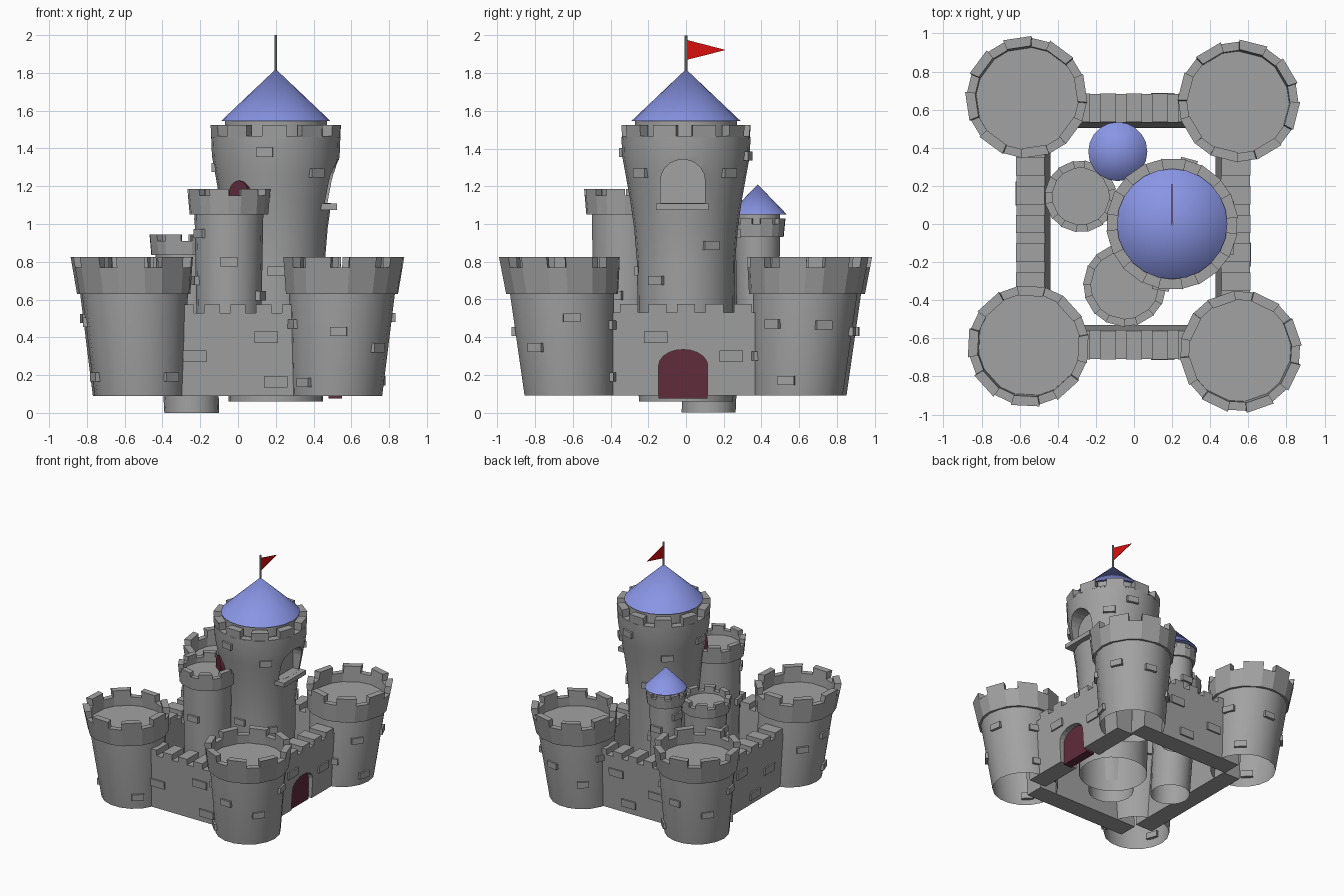
import bpy, bmesh, math
from math import sin, cos, pi, radians

if "Cube" in bpy.data.objects:
    bpy.data.objects.remove(bpy.data.objects["Cube"])


def material(name, rgb):
    m = bpy.data.materials.new(name)
    m.diffuse_color = (*rgb, 1)
    m.use_nodes = True
    m.node_tree.nodes["Principled BSDF"].inputs["Base Color"].default_value = m.diffuse_color
    return m


STONE = material("stone grey", (0.36, 0.36, 0.36))
ROOF = material("roof blue", (0.25, 0.30, 0.78))
DOOR = material("door maroon", (0.12, 0.025, 0.045))
RED = material("flag red", (0.70, 0.005, 0.005))


def finish(name, bm, mat, smooth=False):
    bmesh.ops.recalc_face_normals(bm, faces=bm.faces)
    me = bpy.data.meshes.new(name)
    bm.to_mesh(me)
    bm.free()
    me.materials.append(mat)
    ob = bpy.data.objects.new(name, me)
    bpy.context.collection.objects.link(ob)
    if smooth:
        bpy.ops.object.select_all(action='DESELECT')
        ob.select_set(True)
        bpy.context.view_layer.objects.active = ob
        bpy.ops.object.shade_smooth_by_angle(angle=radians(30))
    return ob


def lathe(name, c, prof, mat=STONE, n=18, bottom=False, top=False, lean=(0, 0), z_ref=0.82):
    """Turned shape from (radius, z) points; radius 0 is a tip."""
    bm = bmesh.new()
    rings = []
    for r, z in prof:
        cx, cy = c[0] + lean[0] * (z - z_ref), c[1] + lean[1] * (z - z_ref)
        k = n if r else 1
        rings.append([bm.verts.new((cx + r * cos(2 * pi * i / n), cy + r * sin(2 * pi * i / n), z)) for i in range(k)])
    for a, b in zip(rings, rings[1:]):
        for i in range(n):
            j = (i + 1) % n
            bm.faces.new((a[i], a[j], b[0]) if len(b) == 1 else (a[i], a[j], b[j], b[i]))
    if bottom:
        bm.faces.new(rings[0])
    if top:
        bm.faces.new(rings[-1])
    return finish(name, bm, mat, True)


def parapet(name, c, r0, r1, rin, z0, zlow, z1, n=8, lean=(0, 0), turn=0.1, z_ref=0.82):
    """Battlement ring with n merlons."""
    bm = bmesh.new()
    step = 2 * pi / n
    angs = [turn + k * step + f * step for k in range(n) for f in (0, 0.6)]
    m = len(angs)

    def v(i, r, z):
        a = angs[i % m]
        return bm.verts.new((c[0] + lean[0] * (z - z_ref) + r * cos(a), c[1] + lean[1] * (z - z_ref) + r * sin(a), z))

    for i in range(m):
        zt = z1 if i % 2 == 0 else zlow
        rt = r0 + (r1 - r0) * (zt - z0) / (z1 - z0)
        rl = r0 + (r1 - r0) * (zlow - z0) / (z1 - z0)
        quads = [[(0, r0, z0), (1, r0, z0), (1, rt, zt), (0, rt, zt)],
                 [(0, rin, z0), (1, rin, z0), (1, rin, zt), (0, rin, zt)],
                 [(0, rin, zt), (1, rin, zt), (1, rt, zt), (0, rt, zt)],
                 [(0, rin, z0), (1, rin, z0), (1, r0, z0), (0, r0, z0)]]
        if i % 2 == 0:
            for e in (0, 1):
                quads.append([(e, rin, zlow), (e, rl, zlow), (e, r1, z1), (e, rin, z1)])
        for q in quads:
            bm.faces.new([v(i + e, r, z) for e, r, z in q])
    bmesh.ops.remove_doubles(bm, verts=bm.verts, dist=1e-4)
    return finish(name, bm, STONE)


def prism(name, pts, w0, w1, angle, c=(0, 0), lean=0.0, z_ref=0.57, mat=STONE):
    """Outline of (sideways, z) points extruded outward from w0 to w1 along angle."""
    a = radians(angle)
    bm = bmesh.new()
    sides = []
    for w in (w0, w1):
        row = []
        for u, z in pts:
            d = w + lean * (z - z_ref)
            row.append(bm.verts.new((c[0] + cos(a) * d - sin(a) * u, c[1] + sin(a) * d + cos(a) * u, z)))
        sides.append(row)
        bm.faces.new(row)
    n = len(pts)
    for i in range(n):
        j = (i + 1) % n
        bm.faces.new((sides[0][i], sides[0][j], sides[1][j], sides[1][i]))
    return finish(name, bm, mat)


def arch(u, h, z0, zs, z1):
    """Round-headed opening, from its right foot to its left foot."""
    return [(u + h, z0)] + [(u + h * cos(pi * k / 10), zs + (z1 - zs) * sin(pi * k / 10)) for k in range(11)] + [(u - h, z0)]


def rect(u, z, hw=0.05, hh=0.025):
    return [(u - hw, z - hh), (u + hw, z - hh), (u + hw, z + hh), (u - hw, z + hh)]


def brick(c, angle, z, r, lean=(0, 0)):
    cc = (c[0] + lean[0] * (z - 0.82), c[1] + lean[1] * (z - 0.82))
    prism("brick", rect(0, z, 0.045, 0.024), r - 0.03, r + 0.014, angle, cc)


# corner towers, leaning slightly outward
CORNERS = [
    ("front_right", (0.56, -0.67), [(9, .505), (-38, .345), (-92, .43), (-136, .16), (-160, .47), (73, .465), (75, .19)]),
    ("back_right", (0.55, 0.645), [(-37, .47), (24, .465), (-16, .17), (80, .43), (130, .3), (165, .5), (-75, .3)]),
    ("front_left", (-0.555, -0.64), [(-47, .19), (180, .48), (200, .19), (140, .4), (-5, .3)]),
    ("back_left", (-0.565, 0.665), [(189, .5), (142, .345), (88, .43), (44, .17), (20, .47), (225, .19)]),
]
for i, (nm, c, bricks) in enumerate(CORNERS):
    lean = (math.copysign(0.05, c[0]), math.copysign(0.07, c[1]))
    lathe(nm + "_tower", c, [(0.24, 0.09), (0.28, 0.63), (0.275, 0.70)], top=True, lean=lean)
    parapet(nm + "_parapet", c, 0.298, 0.322, 0.27, 0.63, 0.77, 0.825, 8, lean, 0.1 + i * 0.2)
    for a, z in bricks:
        brick(c, a, z, 0.24 + 0.04 * (z - 0.09) / 0.54, lean)


# curtain walls with battlements, the right one with a gateway
def wall(name, angle, outer, half, gate=None):
    top = []
    n = 7
    step = (2 * half + 0.055) / n
    for k in range(n):
        s = -half + k * step
        e = s + step - 0.055
        top += [(s, 0.53)] * (k > 0) + [(s, 0.575), (e, 0.575)] + [(e, 0.53)] * (k < n - 1)
    prism(name, top + [(half, 0.09)] + (gate or []) + [(-half, 0.09)], outer - 0.15, outer, angle, lean=0.065)


WALLS = [
    ("right_wall", 0, 0.61, 0.5, [(-.16, .4), (.24, .3)]),
    ("back_wall", 90, 0.685, 0.45, [(-.15, .4), (.2, .3), (-.05, .17)]),
    ("left_wall", 180, 0.62, 0.5, [(-.16, .4), (.2, .3), (0.03, .16)]),
    ("front_wall", -90, 0.71, 0.45, [(.15, .4), (-.23, .3), (.2, .165)]),
]
for nm, ang, outer, half, bricks in WALLS:
    wall(nm, ang, outer, half, arch(-0.015, 0.13, 0.09, 0.25, 0.335) if ang == 0 else None)
    for u, z in bricks:
        prism("wall_brick", rect(u, z, 0.062, 0.03), outer - 0.03, outer + 0.012, ang, lean=0.065)
prism("gate", arch(-0.015, 0.13, 0.075, 0.25, 0.335), 0.48, 0.55, 0, mat=DOOR)

# central keep with an arched niche cut in it
K = (0.2, 0)
keep = lathe("keep", K, [(0.25, 0.06), (0.26, 0.8), (0.275, 0.98), (0.295, 1.12), (0.32, 1.26), (0.338, 1.36), (0.342, 1.46)],
             n=24, bottom=True, top=True)
cutter = prism("niche_cutter", arch(-0.017, 0.118, 1.11, 1.23, 1.342), 0.22, 0.6, 0, K)
mod = keep.modifiers.new("niche", 'BOOLEAN')
mod.operation = 'DIFFERENCE'
mod.solver = 'EXACT'
mod.object = cutter
bpy.context.view_layer.update()
cut = bpy.data.meshes.new_from_object(keep.evaluated_get(bpy.context.evaluated_depsgraph_get()))
keep.modifiers.clear()
keep.data = cut
bpy.data.objects.remove(cutter)
bm = bmesh.new()
bm.from_mesh(cut)
bmesh.ops.delete(bm, geom=[f for f in bm.faces if f.calc_center_median().z < 0.065], context='FACES')
bm.to_mesh(cut)
bm.free()
prism("niche_sill", rect(-0.02, 1.092, 0.14, 0.017), 0.2, 0.325, 0, K)
parapet("keep_parapet", K, 0.343, 0.347, 0.285, 1.455, 1.465, 1.525, 10)
lathe("keep_roof_drum", K, [(0.27, 1.45), (0.27, 1.55)], n=24)
lathe("keep_roof", K, [(0.29, 1.545), (0, 1.82)], ROOF, n=24, bottom=True)
for a, z, r in [(30, .885, .265), (-37, .7, .26), (-48, 1.27, .322), (45, 1.27, .322), (130, 1.2, .31),
                (180, 1.3, .327), (100, .95, .272), (-90, .75, .26), (-100, 1.38, .339), (75, 1.36, .339)]:
    brick(K, a, z, r)
prism("keep_side_door", arch(0, 0.065, 1.0, 1.16, 1.23), 0.2, 0.32, -128, K, mat=DOOR)

# flag on its pole
lathe("flag_pole", K, [(0.007, 1.80), (0.007, 2.0)], n=8, top=True)
prism("flag", [(0.005, 1.975), (0.005, 1.87), (0.21, 1.922)], -0.002, 0.002, 0, K, mat=RED)

# front inner turret
C = (-0.048, -0.32)
lathe("front_turret", C, [(0.165, 0.15), (0.182, 1.05), (0.182, 1.11)], top=True)
parapet("front_turret_parapet", C, 0.208, 0.22, 0.178, 1.05, 1.15, 1.185, 8, turn=0.3)
# left inner turret
B = (-0.28, 0.145)
lathe("left_turret", (B[0] + 0.035, B[1] - 0.025), [(0.145, 0.0), (0.158, 0.84), (0.158, 0.89)], top=True,
      lean=(-0.04, 0.03), z_ref=0)
parapet("left_turret_parapet", B, 0.18, 0.19, 0.15, 0.835, 0.91, 0.945, 8, turn=0.2)
# small roofed turret
D = (-0.085, 0.38)
lathe("roofed_turret", D, [(0.11, 0.25), (0.12, 0.93), (0.12, 1.05)])
parapet("roofed_turret_parapet", D, 0.138, 0.148, 0.118, 0.93, 1.0, 1.03, 8)
lathe("roofed_turret_roof", D, [(0.155, 1.05), (0, 1.21)], ROOF, n=20, bottom=True)
# turret bricks
for c, r, spots in [(C, 0.178, [(-90, .8), (-20, .62), (190, .7), (-150, .95)]),
                    (B, 0.155, [(180, .7), (120, .5), (230, .6)]),
                    (D, 0.117, [(90, .75), (170, .85), (30, .65)])]:
    for a, z in spots:
        brick(c, a, z, r)
